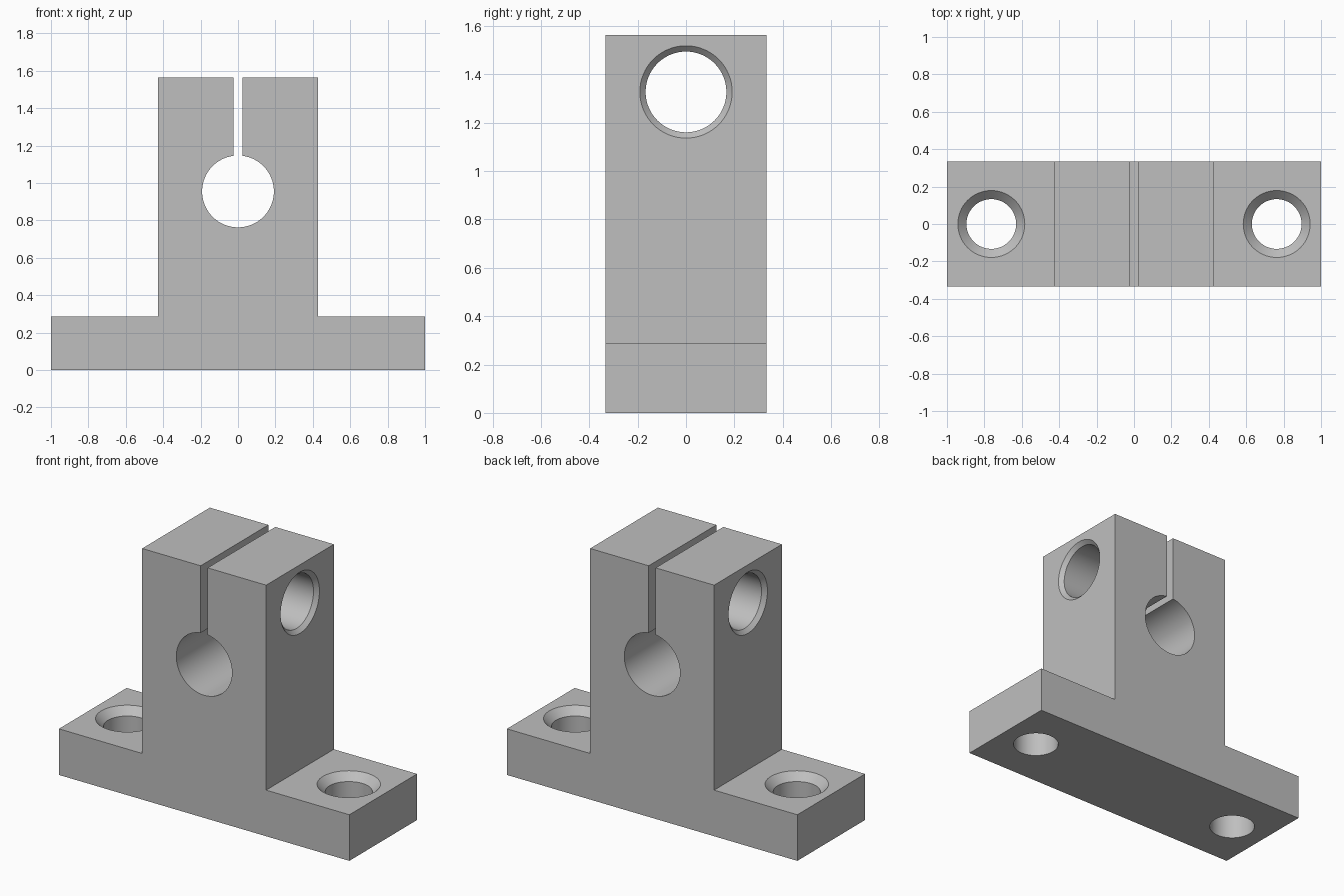
import bpy, bmesh
from math import sin, cos, asin, pi
from mathutils import Matrix

cube = bpy.data.objects.get("Cube")
if cube:
    bpy.data.objects.remove(cube, do_unlink=True)

grey = bpy.data.materials.new("machined grey")
grey.use_nodes = True
COLOR = (0.52, 0.52, 0.52, 1)
grey.diffuse_color = COLOR
grey.node_tree.nodes["Principled BSDF"].inputs["Base Color"].default_value = COLOR

HALF_DEPTH = 0.333
BASE_TOP, TOP = 0.287, 1.563
POST = 0.427
SLOT = 0.024
BORE_Z, BORE_R = 0.955, 0.192
SEGMENTS = 64


def make_object(name, bm):
    bmesh.ops.recalc_face_normals(bm, faces=bm.faces)
    mesh = bpy.data.meshes.new(name)
    bm.to_mesh(mesh)
    bm.free()
    mesh.materials.append(grey)
    obj = bpy.data.objects.new(name, mesh)
    bpy.context.collection.objects.link(obj)
    return obj


def lathe(name, profile, matrix):
    """Closed solid from (radius, height) pairs turned about z, then placed."""
    bm = bmesh.new()
    rings = [[bm.verts.new((r * cos(2 * pi * i / SEGMENTS), r * sin(2 * pi * i / SEGMENTS), h))
              for i in range(SEGMENTS)] for r, h in profile]
    for low, high in zip(rings, rings[1:]):
        for i in range(SEGMENTS):
            j = (i + 1) % SEGMENTS
            bm.faces.new((low[i], low[j], high[j], high[i]))
    bm.faces.new(rings[0])
    bm.faces.new(rings[-1])
    bm.transform(matrix)
    return make_object(name, bm)


# Bracket outline: foot, post, clamping slot and round shaft bore
gap = asin(SLOT / BORE_R)
right = [(1, 0), (1, BASE_TOP), (POST, BASE_TOP), (POST, TOP), (SLOT, TOP)]
bore = [gap + (2 * pi - 2 * gap) * i / SEGMENTS for i in range(SEGMENTS + 1)]
arc = [(BORE_R * sin(a), BORE_Z + BORE_R * cos(a)) for a in bore]
left = [(-x, z) for x, z in reversed(right)]
bm = bmesh.new()
outline = bm.faces.new([bm.verts.new((x, -HALF_DEPTH, z)) for x, z in right + arc + left])
extruded = bmesh.ops.extrude_face_region(bm, geom=[outline], use_keep_orig=True)
bmesh.ops.translate(bm, vec=(0, 2 * HALF_DEPTH, 0),
                    verts=[v for v in extruded["geom"] if isinstance(v, bmesh.types.BMVert)])
bracket = make_object("shaft_support_bracket", bm)

# Countersunk mounting holes through the foot
BOLT_R, SINK_R, OVER = 0.133, 0.179, 0.05
sink = SINK_R - BOLT_R
bolt_profile = [(BOLT_R, -OVER), (BOLT_R, BASE_TOP - sink),
                (SINK_R, BASE_TOP), (SINK_R + OVER, BASE_TOP + OVER)]
cutters = [lathe("mounting_hole_cutter", bolt_profile, Matrix.Translation((side * 0.763, 0, 0)))
           for side in (-1, 1)]

# Clamp screw hole through the post, chamfered at both ends
CLAMP_R, RIM_R = 0.167, 0.191
rim = RIM_R - CLAMP_R
end = [(CLAMP_R, POST - rim), (RIM_R, POST), (RIM_R + OVER, POST + OVER)]
clamp_profile = [(r, -h) for r, h in reversed(end)] + end
cutters.append(lathe("clamp_hole_cutter", clamp_profile,
                     Matrix.Translation((0, 0, 1.327)) @ Matrix.Rotation(pi / 2, 4, "Y")))

# Cut the holes and discard the helpers
bpy.ops.object.select_all(action="DESELECT")
bpy.context.view_layer.objects.active = bracket
bracket.select_set(True)
for cutter in cutters:
    cutter.hide_render = True
    mod = bracket.modifiers.new(cutter.name, "BOOLEAN")
    mod.operation = "DIFFERENCE"
    mod.solver = "EXACT"
    mod.object = cutter
    bpy.ops.object.modifier_apply(modifier=mod.name)
for cutter in cutters:
    bpy.data.objects.remove(cutter, do_unlink=True)

bpy.ops.object.shade_smooth_by_angle(angle=pi / 6)
